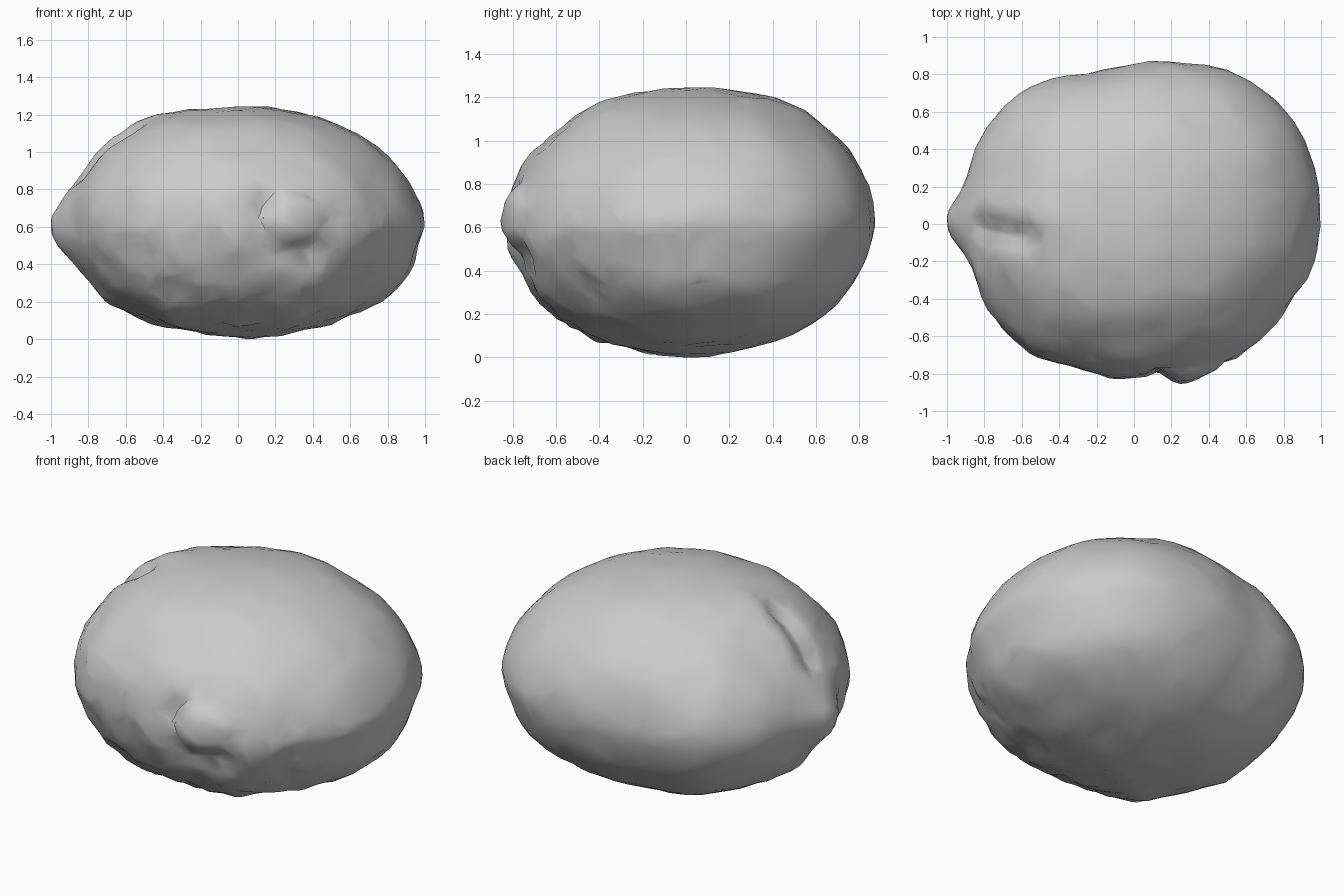
import bpy
import bmesh
import math
from mathutils import Vector, noise

cube = bpy.data.objects.get("Cube")
if cube:
    bpy.data.objects.remove(cube, do_unlink=True)

HALF = Vector((1.0, 0.86, 0.615))

# Plan radius every fifteen degrees, counter-clockwise from +x
PLAN = [1, 1.01, 1.02, .99, .945, .89, .85, .835, .885, .935, .95, .94,
        .96, .93, .925, .905, .865, .835, .83, .83, .87, .905, .93, .975]

# Fullness of each side from bottom to top, relative to an ellipsoid
LEFT = [1, 1.05, 1.03, .99, 1, .98, .965, .98, 1.02]
BACK = [1.06, 1.03, 1.01, 1, 1.01, 1.01, 1.03, 1.08, 1.3]
RIGHT = [1, 1, .975, .97, .98, .97, .955, .98, 1.08]
FRONT = [1.12, 1.06, 1.01, .99, .99, 1.0, .985, .99, 1.08]


def sample(table, position, cyclic=False):
    """Smoothly interpolate a table at a fractional position."""
    count = len(table)
    i = math.floor(position)
    f = position - i

    def pick(k):
        return table[k % count] if cyclic else table[max(0, min(count - 1, k))]
    a, b, c, d = (pick(i + k) for k in (-1, 0, 1, 2))
    return b + f * (c - a + f * (2 * a - 5 * b + 4 * c - d + f * (3 * (b - c) + d - a))) / 2


def body_point(n):
    """Move a point of the unit sphere onto the broad boulder shape."""
    angle = math.atan2(n.y, n.x) % math.tau
    flat = max(n.x ** 2 + n.y ** 2, 1e-9)
    level = (n.z + 1) / 2 * (len(LEFT) - 1)
    side = LEFT if n.x > 0 else RIGHT
    face = BACK if n.y > 0 else FRONT
    full = (sample(side, level) * n.x ** 2 + sample(face, level) * n.y ** 2) / flat
    radius = sample(PLAN, angle / math.tau * len(PLAN), True) * full
    return Vector((n.x * radius, n.y * radius, HALF.z * (n.z + 1)))


def falloff(p, start, end, width):
    """Soft weight around the segment from start to end."""
    start, end = Vector(start), Vector(end)
    line = end - start
    t = max(0, min(1, (p - start).dot(line) / max(line.length_squared, 1e-9)))
    return math.exp(-((p - start - line * t).length / width) ** 2)


# Local lumps and grooves: start, end, width, height
FEATURES = [
    ((-.95, .02, .58), (-.95, .02, .58), .14, .06),    # pointed right tip
    ((-.84, -.03, .9), (-.58, -.07, 1.1), .07, -.05),  # groove on the right shoulder
    ((-.82, .13, .94), (-.5, .06, 1.16), .1, .025),    # ridge behind the groove
    ((-.86, -.2, .8), (-.7, -.22, .96), .12, .01),     # ridge before the groove
    ((.13, -.8, .52), (.14, -.79, .74), .05, -.02),    # crease beside the knob
    ((.2, -.8, .44), (.5, -.7, .42), .07, -.02),       # hollow under the knob
    ((.45, -.7, .5), (.75, -.5, .53), .1, .015),       # lower front ledge
    ((-.42, -.62, .25), (-.3, -.68, .22), .06, -.025), # chip low on the front
    ((-.4, .4, 1.13), (-.3, .36, 1.15), .1, -.015),    # shallow chip on top
    ((-.72, .58, .8), (-.68, .66, .83), .06, -.015),   # chip on the back right
    ((-.83, -.42, .45), (-.82, -.42, .55), .07, -.015),  # chip on the right side
]


def knob(p):
    """Rounded front knob, firm on the right and fading to the left."""
    d = p - Vector((.28, -.79, .63))
    reach = .15 if d.x < 0 else .2
    return .07 * max(0, 1 - (d.x / reach) ** 2 - (d.y ** 2 + d.z ** 2) / .17 ** 2)


def roughness(p):
    """Broad swells everywhere, with more chipping on the lower front."""
    front = max(0, min(1, (.4 - p.y) * (1.3 - p.z)))
    swell = noise.noise(p * 2.3) * .01
    chips = noise.noise(p * 5 + Vector((3, 7, 1))) * (.01 + .012 * front)
    grain = noise.noise(p * 11) * (.004 + .009 * front)
    return swell + chips + grain


def build_boulder():
    bm = bmesh.new()
    bmesh.ops.create_icosphere(bm, subdivisions=6, radius=1)
    for v in bm.verts:
        n = v.co.normalized()
        p = body_point(n)
        out = Vector((n.x / HALF.x, n.y / HALF.y, n.z / HALF.z)).normalized()
        push = sum(h * falloff(p, a, b, w) for a, b, w, h in FEATURES)
        v.co = p + out * (push + knob(p) + roughness(p))
    # Rest the boulder on the ground
    low = min(v.co.z for v in bm.verts)
    bmesh.ops.translate(bm, verts=bm.verts, vec=(0, 0, -low))
    mesh = bpy.data.meshes.new("boulder")
    bm.to_mesh(mesh)
    bm.free()
    obj = bpy.data.objects.new("boulder", mesh)
    bpy.context.collection.objects.link(obj)
    return obj


boulder = build_boulder()

# Plain grey stone
stone = bpy.data.materials.new("grey stone")
stone.use_nodes = True
grey = (.6, .6, .6, 1)
stone.diffuse_color = grey
stone.node_tree.nodes["Principled BSDF"].inputs["Base Color"].default_value = grey
boulder.data.materials.append(stone)

# Irregular coarse facets with soft shading
bpy.ops.object.select_all(action='DESELECT')
boulder.select_set(True)
bpy.context.view_layer.objects.active = boulder
reduce = boulder.modifiers.new("coarse facets", 'DECIMATE')
reduce.ratio = .12
bpy.ops.object.modifier_apply(modifier=reduce.name)
bpy.ops.object.shade_smooth_by_angle(angle=math.radians(30))
